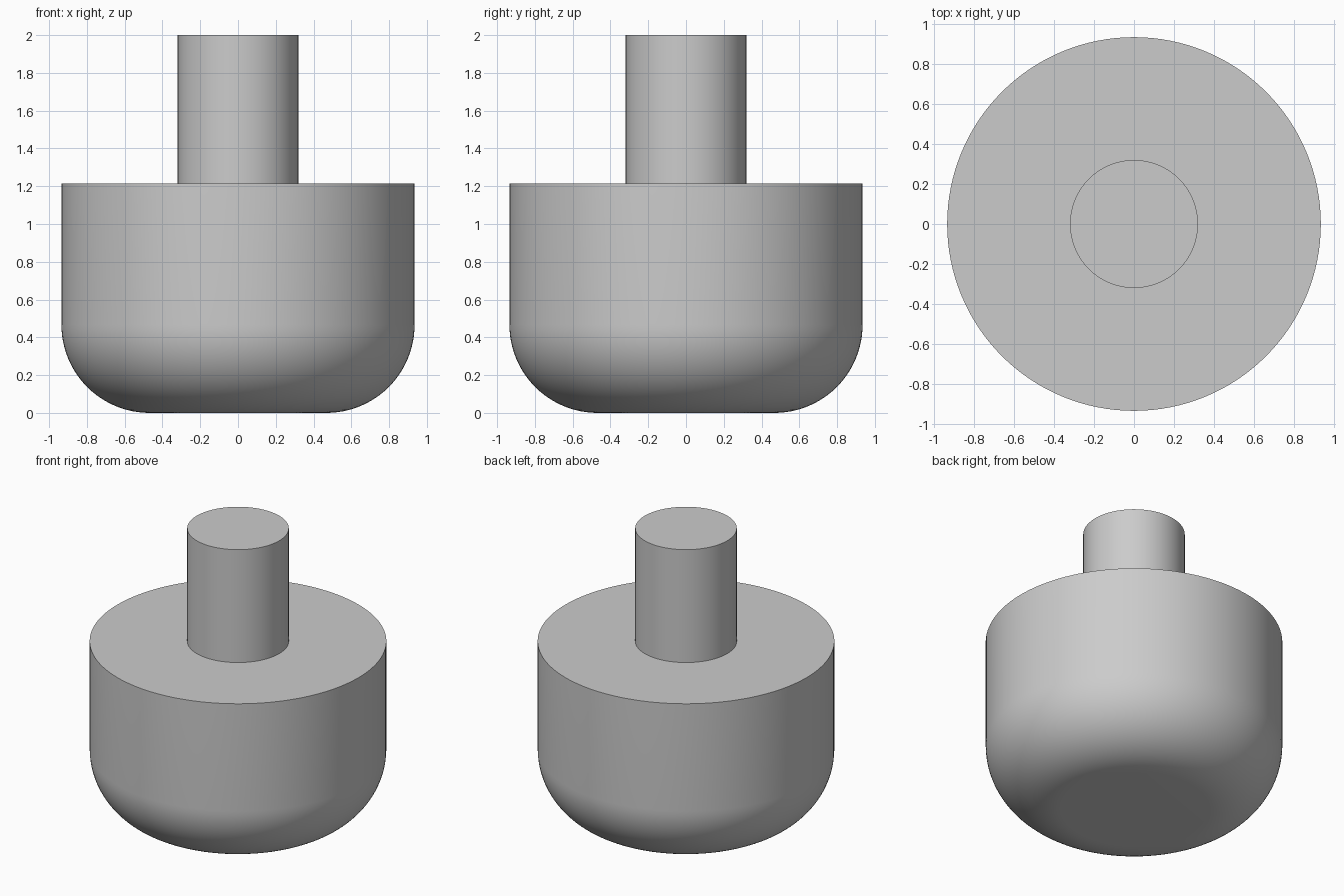
import bpy, bmesh, math

cube = bpy.data.objects.get("Cube")
if cube:
    bpy.data.objects.remove(cube, do_unlink=True)

SEGMENTS = 128
BODY_RADIUS, BODY_TOP, FILLET = 0.935, 1.215, 0.467
STEM_RADIUS, STEM_TOP = 0.32, 2.0

grey = bpy.data.materials.new("plain grey")
grey.use_nodes = True
colour = (0.6, 0.6, 0.6, 1)
grey.diffuse_color = colour
grey.node_tree.nodes["Principled BSDF"].inputs["Base Color"].default_value = colour


def lathe(name, profile):
    """Revolve a (radius, height) profile about z; open ends become flat caps."""
    bm = bmesh.new()
    rings = []
    for r, z in profile:
        ring = []
        for i in range(SEGMENTS):
            a = math.tau * i / SEGMENTS
            ring.append(bm.verts.new((r * math.cos(a), r * math.sin(a), z)))
        rings.append(ring)
    for low, high in zip(rings, rings[1:]):
        for i in range(SEGMENTS):
            j = (i + 1) % SEGMENTS
            bm.faces.new((low[i], low[j], high[j], high[i]))
    bm.faces.new(rings[0][::-1])
    bm.faces.new(rings[-1])
    mesh = bpy.data.meshes.new(name)
    bm.to_mesh(mesh)
    bm.free()
    mesh.materials.append(grey)
    obj = bpy.data.objects.new(name, mesh)
    bpy.context.collection.objects.link(obj)
    bpy.ops.object.select_all(action="DESELECT")
    obj.select_set(True)
    bpy.context.view_layer.objects.active = obj
    bpy.ops.object.shade_smooth_by_angle(angle=math.radians(30))
    return obj


# Wide body with a rounded lower edge
steps = 24
body_profile = []
for k in range(steps + 1):
    a = math.pi / 2 * k / steps
    body_profile.append((BODY_RADIUS - FILLET + FILLET * math.sin(a),
                         FILLET - FILLET * math.cos(a)))
body_profile.append((BODY_RADIUS, BODY_TOP))
lathe("body", body_profile)

# Narrow stem standing on the body
lathe("stem", [(STEM_RADIUS, BODY_TOP - 0.01), (STEM_RADIUS, STEM_TOP)])
